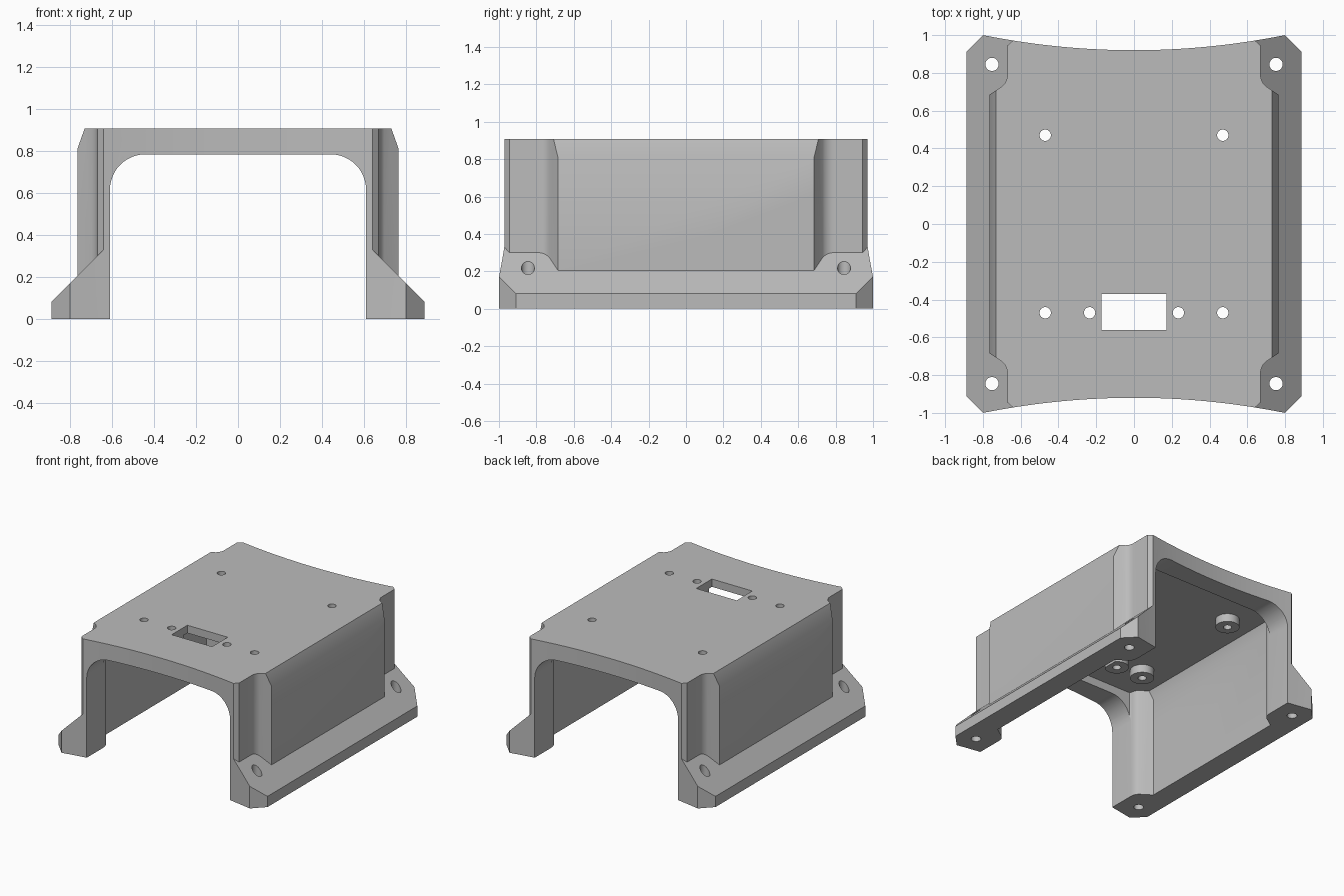
import bpy, bmesh, math
from mathutils import Vector

cube = bpy.data.objects.get("Cube")
if cube:
    bpy.data.objects.remove(cube, do_unlink=True)

grey = bpy.data.materials.new("plain grey")
grey.use_nodes = True
grey.diffuse_color = (0.5, 0.5, 0.5, 1)
grey.node_tree.nodes["Principled BSDF"].inputs["Base Color"].default_value = (0.5, 0.5, 0.5, 1)


def prism(name, outline, low, high, axis="Z"):
    """Extrude a closed outline along z (xy outline) or along y (xz outline)."""
    bm = bmesh.new()
    place = (lambda a, b: (a, b, low)) if axis == "Z" else (lambda a, b: (a, low, b))
    face = bm.faces.new([bm.verts.new(place(a, b)) for a, b in outline])
    made = bmesh.ops.extrude_face_region(bm, geom=[face])
    step = Vector((0, 0, high - low)) if axis == "Z" else Vector((0, high - low, 0))
    verts = [v for v in made["geom"] if isinstance(v, bmesh.types.BMVert)]
    bmesh.ops.translate(bm, verts=verts, vec=step)
    bmesh.ops.recalc_face_normals(bm, faces=bm.faces)
    mesh = bpy.data.meshes.new(name)
    bm.to_mesh(mesh)
    bm.free()
    mesh.materials.append(grey)
    obj = bpy.data.objects.new(name, mesh)
    bpy.context.collection.objects.link(obj)
    return obj


def combine(target, tool, operation):
    """Apply a boolean and remove the tool."""
    mod = target.modifiers.new("boolean", "BOOLEAN")
    mod.operation, mod.solver, mod.object = operation, "EXACT", tool
    bpy.context.view_layer.objects.active = target
    bpy.ops.object.modifier_apply(modifier=mod.name)
    bpy.data.objects.remove(tool, do_unlink=True)


def mirror_x(half):
    return half + [(-a, b) for a, b in reversed(half)]


def mirror_xy(quarter):
    """Quarter outline runs from the +y end to the +x side."""
    half = quarter + [(a, -b) for a, b in reversed(quarter)]
    return half + [(-a, -b) for a, b in quarter] + [(-a, b) for a, b in reversed(quarter)]


def arc(cx, cy, r, start, end, steps):
    angles = [math.radians(start + (end - start) * i / steps) for i in range(steps + 1)]
    return [(cx + r * math.cos(t), cy + r * math.sin(t)) for t in angles]


def circle(x, y, r, steps=32):
    return arc(x, y, r, 0, 360, steps)[:-1]


def end_curve(x_max, steps=12):
    """Shallow concave end edge, from just off the centre line outwards."""
    xs = [x_max * (i + 0.5) / (steps + 0.5) for i in range(steps + 1)]
    return [(x, 0.92 + 0.125 * x * x) for x in xs]


# Tower: plan outline with recessed corners, trimmed by a chamfered section
tower_plan = mirror_xy(end_curve(0.64) + [(0.67, 0.945)]
                       + arc(0.75, 0.79, 0.08, 180, 227, 6) + [(0.765, 0.685)])
body = prism("bracket_body", tower_plan, 0, 0.908)
section = mirror_x([(0.765, -0.1), (0.765, 0.81), (0.73, 0.908), (0.73, 1)])
combine(body, prism("tower_section", section, -1.2, 1.2, "Y"), "INTERSECT")

# Sloping flanges with clipped corners
flange = prism("flange", mirror_xy(end_curve(0.8) + [(0.888, 0.91)]), 0, 0.6)
slope = mirror_x([(0.95, -0.1), (0.95, 0.02), (0.63, 0.34)])
combine(flange, prism("flange_slope", slope, -1.2, 1.2, "Y"), "INTERSECT")
combine(body, flange, "UNION")

# Arched tunnel from end to end
arch = mirror_x([(0.61, -0.1)] + arc(0.44, 0.615, 0.17, 0, 90, 12))
combine(body, prism("tunnel", arch, -1.2, 1.2, "Y"), "DIFFERENCE")

# Wider pocket that leaves thin walls and four feet
pocket_plan = mirror_xy([(0.605, 0.77)] + arc(0.69, 0.76, 0.08, 180, 227, 6) + [(0.72, 0.645)])
pocket = prism("pocket", pocket_plan, -0.05, 0.848)
pocket_section = mirror_x([(0.72, -0.1), (0.72, 0.78), (0.695, 0.848), (0.695, 1)])
combine(pocket, prism("pocket_section", pocket_section, -1.2, 1.2, "Y"), "INTERSECT")
combine(body, pocket, "DIFFERENCE")

# Bosses under the roof, then their screw holes
screws = [(s * x, y) for s in (-1, 1) for x, y in ((0.47, 0.47), (0.47, -0.47), (0.235, -0.47))]
for x, y in screws:
    combine(body, prism("boss", circle(x, y, 0.085), 0.785, 0.88), "UNION")
for x, y in screws:
    combine(body, prism("screw_hole", circle(x, y, 0.03), 0.6, 1), "DIFFERENCE")

# Rectangular window in the roof
window = [(-0.172, -0.56), (0.172, -0.56), (0.172, -0.37), (-0.172, -0.37)]
combine(body, prism("roof_window", window, 0.6, 1), "DIFFERENCE")

# Mounting holes through the feet
for sx in (-1, 1):
    for sy in (-1, 1):
        hole = circle(sx * 0.752, sy * 0.845, 0.035)
        combine(body, prism("mounting_hole", hole, -0.1, 0.5), "DIFFERENCE")

# Smooth curved surfaces, keep edges crisp
bpy.ops.object.select_all(action="DESELECT")
body.select_set(True)
bpy.context.view_layer.objects.active = body
bpy.ops.object.shade_smooth_by_angle(angle=math.radians(25))
